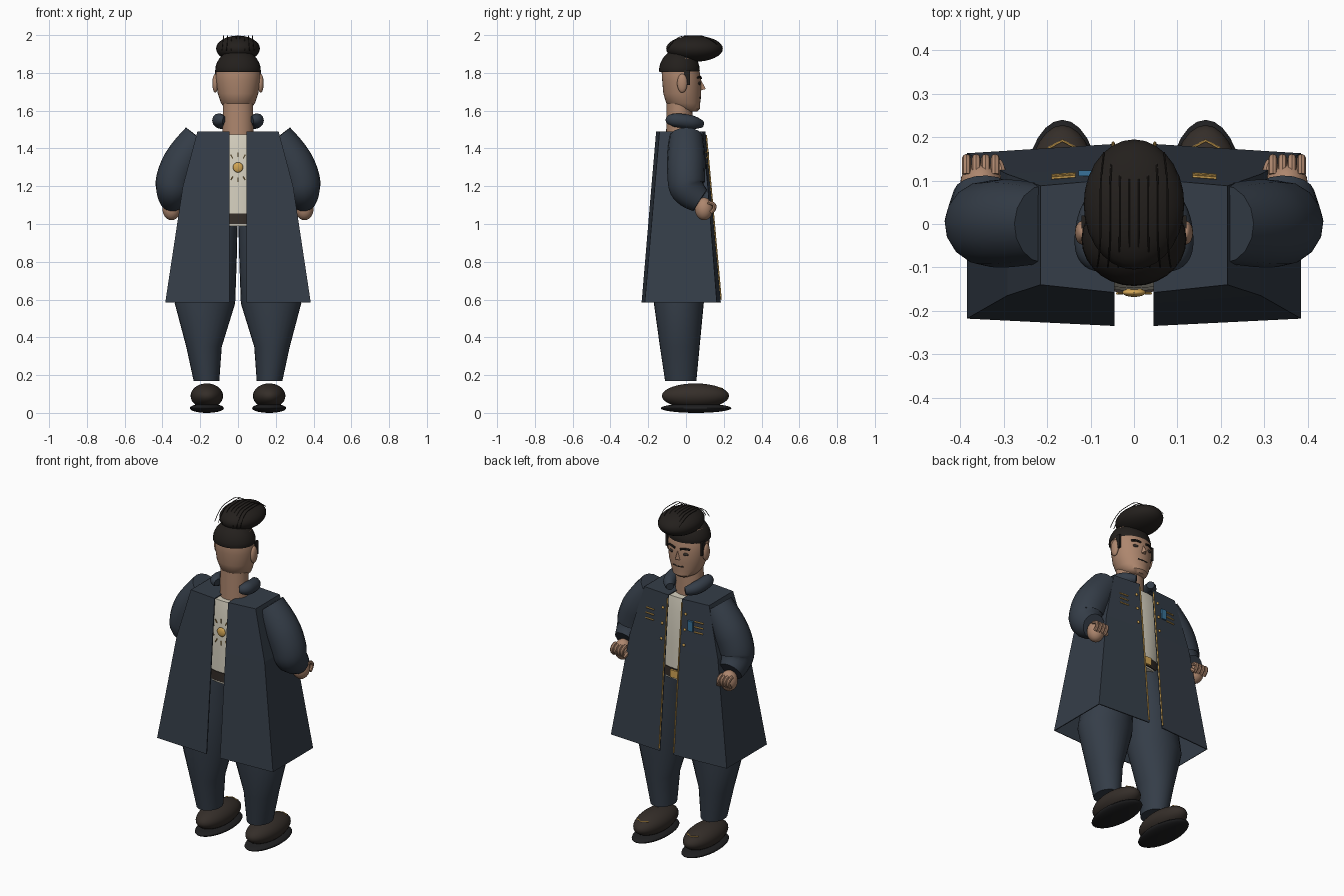
import bpy, bmesh, math
from mathutils import Vector

if "Cube" in bpy.data.objects:
    bpy.data.objects.remove(bpy.data.objects["Cube"])


def material(name, rgb):
    m = bpy.data.materials.new(name)
    m.diffuse_color = (*rgb, 1)
    m.use_nodes = True
    m.node_tree.nodes["Principled BSDF"].inputs["Base Color"].default_value = m.diffuse_color
    return m


NAVY = material("navy cloth", (0.035, 0.047, 0.065))
SKIN = material("skin", (0.42, 0.24, 0.155))
HAIR = material("hair", (0.017, 0.014, 0.012))
CREAM = material("cream cloth", (0.68, 0.64, 0.53))
GOLD = material("gold", (0.65, 0.38, 0.09))
LEATHER = material("leather", (0.035, 0.027, 0.022))
SOLE = material("sole", (0.014, 0.014, 0.015))
BLUE = material("blue ribbon", (0.04, 0.17, 0.32))


def finish(name, bm, mat, smooth=True, angle=40):
    bmesh.ops.recalc_face_normals(bm, faces=bm.faces)
    me = bpy.data.meshes.new(name)
    bm.to_mesh(me)
    bm.free()
    ob = bpy.data.objects.new(name, me)
    bpy.context.collection.objects.link(ob)
    me.materials.append(mat)
    if smooth:
        bpy.ops.object.select_all(action='DESELECT')
        ob.select_set(True)
        bpy.context.view_layer.objects.active = ob
        bpy.ops.object.shade_smooth_by_angle(angle=math.radians(angle))
    return ob


def ball(name, c, r, mat, flat_below=None):
    bm = bmesh.new()
    bmesh.ops.create_uvsphere(bm, u_segments=28, v_segments=16, radius=1)
    for v in bm.verts:
        v.co = Vector([c[i] + v.co[i] * r[i] for i in range(3)])
        if flat_below is not None:
            v.co.z = max(v.co.z, flat_below)
    return finish(name, bm, mat)


def loft(name, rings, mat, n=28):
    # rings: (z, centre x, centre y, radius x, radius y)
    bm = bmesh.new()
    loops = []
    for z, cx, cy, rx, ry in rings:
        loops.append([bm.verts.new((cx + rx * math.cos(a), cy + ry * math.sin(a), z))
                      for a in (2 * math.pi * i / n for i in range(n))])
    for a, b in zip(loops, loops[1:]):
        for i in range(n):
            j = (i + 1) % n
            bm.faces.new((a[i], a[j], b[j], b[i]))
    bm.faces.new(loops[0])
    bm.faces.new(loops[-1])
    return finish(name, bm, mat)


def tube(name, pts, mat, r=1.0, sides=2, smooth_path=True):
    # pts: (x, y, z[, radius factor])
    cu = bpy.data.curves.new(name, 'CURVE')
    cu.dimensions = '3D'
    cu.bevel_depth, cu.bevel_resolution, cu.use_fill_caps = r, sides, True
    cu.resolution_u = 6
    sp = cu.splines.new('NURBS' if smooth_path else 'POLY')
    sp.points.add(len(pts) - 1)
    for p, q in zip(sp.points, pts):
        p.co = (*q[:3], 1)
        p.radius = q[3] if len(q) > 3 else 1
    if smooth_path:
        sp.order_u, sp.use_endpoint_u = 3, True
    ob = bpy.data.objects.new(name, cu)
    bpy.context.collection.objects.link(ob)
    cu.materials.append(mat)
    bpy.ops.object.select_all(action='DESELECT')
    ob.select_set(True)
    bpy.context.view_layer.objects.active = ob
    bpy.ops.object.convert(target='MESH')
    bpy.ops.object.shade_smooth_by_angle(angle=math.radians(40))
    return ob


def box(name, c, s, mat):
    bm = bmesh.new()
    bmesh.ops.create_cube(bm, size=1)
    for v in bm.verts:
        v.co = Vector([c[i] + v.co[i] * s[i] for i in range(3)])
    return finish(name, bm, mat, False)


def coat_front(z):
    return 0.103 + (1.49 - z) * 0.09


# Shirt, belt and neck
loft("shirt", [(0.99, 0, -0.03, 0.17, 0.125), (1.2, 0, -0.03, 0.185, 0.125),
               (1.4, 0, -0.03, 0.2, 0.118), (1.475, 0, -0.03, 0.19, 0.105)], CREAM)
loft("belt", [(1.0, 0, -0.03, 0.18, 0.13), (1.055, 0, -0.03, 0.18, 0.13)], LEATHER)
box("belt_buckle", (0, 0.103, 1.027), (0.06, 0.015, 0.045), GOLD)
loft("neck", [(1.46, 0, -0.035, 0.082, 0.07), (1.65, 0, -0.035, 0.08, 0.068)], SKIN)

# Sun medallion on the back of the shirt
ball("medallion", (0, -0.158, 1.3), (0.027, 0.01, 0.027), GOLD)
for i in range(12):
    a = i * math.pi / 6
    c, s = math.cos(a), math.sin(a)
    tube("medallion_ray", [(0.055 * c, -0.16, 1.3 + 0.055 * s),
                           (0.078 * c, -0.16, 1.3 + 0.078 * s)], GOLD, 0.003, 1, False)

# Head
loft("head", [(1.595, 0, 0.02, 0.04, 0.04), (1.61, 0, 0.005, 0.07, 0.07),
              (1.64, 0, -0.015, 0.09, 0.09), (1.69, 0, -0.02, 0.107, 0.1),
              (1.76, 0, -0.023, 0.117, 0.103), (1.82, 0, -0.03, 0.117, 0.1),
              (1.88, 0, -0.03, 0.095, 0.08)], SKIN, 36)
bm = bmesh.new()
nose = [bm.verts.new(p) for p in ((0, 0.072, 1.775), (-0.02, 0.07, 1.705),
                                  (0.02, 0.07, 1.705), (0, 0.105, 1.715))]
bmesh.ops.convex_hull(bm, input=nose)
finish("nose", bm, SKIN, False)
tube("mouth", [(-0.033, 0.072, 1.668), (0, 0.081, 1.664), (0.033, 0.072, 1.668)], LEATHER, 0.004, 1)

# Hair: cap, swept quiff and loose strands
ball("hair_cap", (0, -0.035, 1.81), (0.121, 0.108, 0.115), HAIR, 1.805)
ball("hair_quiff", (0, 0.045, 1.928), (0.116, 0.15, 0.069), HAIR)
for i in range(8):
    x = -0.077 + 0.022 * i
    tube("hair_strand", [(x * 1.1, -0.1, 1.92), (x, -0.06, 1.992), (x, 0.04, 1.998),
                         (x, 0.11, 1.995), (x * 0.9, 0.165, 1.95)], HAIR, 0.002, 1)

for s in (-1, 1):
    # Face sides
    ball("ear", (s * 0.12, -0.02, 1.745), (0.016, 0.027, 0.05), SKIN)
    box("sideburn", (s * 0.115, 0.005, 1.775), (0.012, 0.03, 0.08), HAIR)
    ball("eye", (s * 0.043, 0.069, 1.745), (0.02, 0.008, 0.009), LEATHER)
    tube("eyebrow", [(s * 0.018, 0.08, 1.772), (s * 0.045, 0.076, 1.782),
                     (s * 0.07, 0.062, 1.774)], HAIR, 0.006, 1)

    # Rolled collar
    tube("collar_roll", [(s * 0.075, -0.088, 1.55, 0.6), (s * 0.1, -0.08, 1.553, 1),
                         (s * 0.1, -0.01, 1.545, 1.05), (s * 0.08, 0.05, 1.535, 1),
                         (s * 0.05, 0.08, 1.53, 0.6)], NAVY, 0.036, 4)

    # Coat half: open sheet wrapping front, side and back, with a shoulder
    bm = bmesh.new()
    rows = []
    for z, w, yc, yb, ybc in ((1.49, 0.215, 0.088, -0.158, -0.14),
                              (1.2, 0.292, 0.115, -0.183, -0.165),
                              (0.585, 0.385, 0.163, -0.235, -0.218)):
        rows.append([bm.verts.new((s * x, y, z)) for x, y in (
            (0.045, coat_front(z)), (w, yc), (w, ybc), (0.045, yb))])
    for a, b in zip(rows, rows[1:]):
        for i in range(3):
            bm.faces.new((a[i], a[i + 1], b[i + 1], b[i]))
    bm.faces.new(rows[0])
    coat = finish("coat_half", bm, NAVY, False)
    mod = coat.modifiers.new("thickness", 'SOLIDIFY')
    mod.thickness, mod.offset = 0.006, -1

    # Coat trim, buttons and chest braids
    tube("coat_trim", [(s * 0.048, coat_front(z) + 0.003, z) for z in (1.47, 0.6)],
         GOLD, 0.004, 1, False)
    for z in (1.41, 1.32, 1.23):
        ball("button", (s * 0.075, coat_front(z) + 0.001, z), (0.008, 0.006, 0.008), GOLD)
    for z in (1.38, 1.35, 1.32):
        tube("chest_braid", [(s * 0.135, coat_front(z) - 0.003, z),
                             (s * 0.19, coat_front(z) - 0.007, z)], GOLD, 0.004, 1, False)

    # Sleeve, bent at the elbow
    tube("sleeve", [(s * 0.205, 0, 1.455, 0.09), (s * 0.28, 0.002, 1.36, 0.103),
                    (s * 0.335, 0.0, 1.25, 0.1), (s * 0.345, 0.005, 1.17, 0.094),
                    (s * 0.348, 0.075, 1.125, 0.068)], NAVY, 1, 6)

    # Hand with curled fingers and thumb
    ball("hand", (s * 0.352, 0.095, 1.08), (0.048, 0.048, 0.06), SKIN)
    for i in range(4):
        x = s * (0.32 + 0.022 * i)
        tube("finger", [(x, 0.115, 1.115), (x, 0.15, 1.11), (x, 0.152, 1.075),
                        (x, 0.13, 1.06)], SKIN, 0.0105, 2)
    tube("thumb", [(s * 0.312, 0.09, 1.09), (s * 0.3, 0.12, 1.08), (s * 0.315, 0.14, 1.06)],
         SKIN, 0.012, 2)

    # Trouser leg
    loft("trouser_leg", [(0.17, s * 0.167, -0.028, 0.068, 0.083), (0.35, s * 0.18, -0.033, 0.094, 0.105),
                         (0.58, s * 0.175, -0.038, 0.16, 0.132), (0.8, s * 0.15, -0.035, 0.143, 0.13),
                         (1.01, s * 0.09, -0.03, 0.088, 0.115)], NAVY)

    # Shoe
    ball("shoe", (s * 0.165, 0.05, 0.09), (0.086, 0.178, 0.066), LEATHER)
    ball("shoe_sole", (s * 0.165, 0.053, 0.025), (0.09, 0.187, 0.025), SOLE)
    tube("shoe_trim", [(s * 0.165 - 0.037, 0.172, 0.132), (s * 0.165, 0.192, 0.13),
                       (s * 0.165 + 0.037, 0.172, 0.132)], GOLD, 0.003, 1, False)

# Ribbon badge on one side of the chest
box("ribbon_badge", (-0.112, 0.117, 1.35), (0.032, 0.012, 0.06), BLUE)
